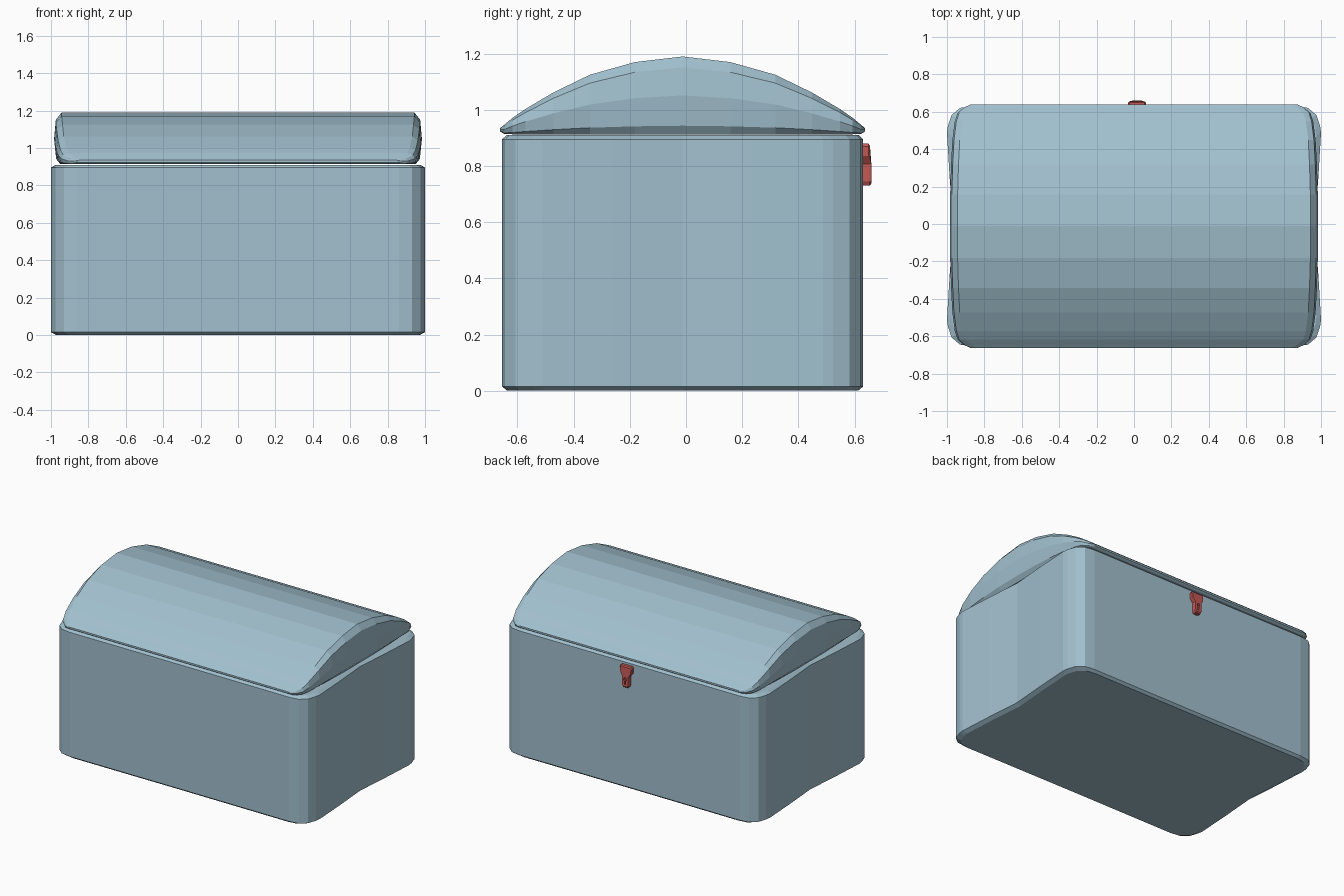
import bpy, bmesh

if "Cube" in bpy.data.objects:
    bpy.data.objects.remove(bpy.data.objects["Cube"])

YC = -0.012  # chest centre in y, the latch sticks out at +y


def material(name, color):
    m = bpy.data.materials.new(name)
    m.diffuse_color = (*color, 1)
    m.use_nodes = True
    m.node_tree.nodes["Principled BSDF"].inputs["Base Color"].default_value = m.diffuse_color
    return m


blue = material("blue", (0.36, 0.53, 0.62))
red = material("red", (0.55, 0.1, 0.09))


def loft(name, rings, mat):
    """Join equal-length closed rings of points and cap both ends."""
    bm = bmesh.new()
    vs = [[bm.verts.new(p) for p in r] for r in rings]
    n = len(vs[0])
    for a, b in zip(vs, vs[1:]):
        for i in range(n):
            j = (i + 1) % n
            bm.faces.new((a[i], a[j], b[j], b[i]))
    bm.faces.new(vs[0])
    bm.faces.new(vs[-1])
    bmesh.ops.recalc_face_normals(bm, faces=bm.faces)
    me = bpy.data.meshes.new(name)
    bm.to_mesh(me)
    bm.free()
    ob = bpy.data.objects.new(name, me)
    bpy.context.collection.objects.link(ob)
    me.materials.append(mat)
    return ob


# Body: rounded plan with slightly hollow ends, narrowed at floor and rim
quarter = [(0.965, 0), (0.985, 0.25), (1.0, 0.50), (0.995, 0.535), (0.975, 0.595),
           (0.93, 0.633), (0.86, 0.643), (0, 0.641)]
half = quarter + [(-x, y) for x, y in quarter[-2::-1]]
plan = half + [(x, -y) for x, y in half[-2:0:-1]]
levels = [(0, 0.972), (0.015, 1), (0.895, 1), (0.91, 0.975)]
loft("chest_body", [[(x * s, y * s + YC, z) for x, y in plan] for z, s in levels], blue)

# Lid: stations from centre to rim (y, top, bottom, width scale)
stations = [(0, 1.19, 0.913, 1), (0.17, 1.17, 0.913, 1), (0.33, 1.125, 0.913, 0.995),
            (0.46, 1.062, 0.913, 0.988), (0.56, 1.003, 0.913, 0.975),
            (0.605, 0.972, 0.913, 0.96), (0.635, 0.947, 0.914, 0.925),
            (0.65, 0.935, 0.923, 0.89)]
stations = [(-y, t, b, s) for y, t, b, s in stations[:0:-1]] + stations
side = [(0.95, 0), (0.972, 0.11), (0.983, 0.5), (0.974, 0.86), (0.943, 1)]
section = side + [(-x, f) for x, f in reversed(side)]
loft("chest_lid", [[(x * s, y + YC, b + f * (t - b)) for x, f in section]
                   for y, t, b, s in stations], blue)

# Latch: wide head tapering to a narrow tongue, thicker at the bottom
LX = 0.016
edge = [(0.04, 0.88), (0.047, 0.87), (0.045, 0.835), (0.026, 0.808),
        (0.026, 0.745), (0.018, 0.73)]
outline = edge + [(-x, z) for x, z in reversed(edge)]
latch = loft("latch", [[(LX + x * s, y + (0.005 if z < 0.82 else 0) * (y > 0.63),
                         0.805 + (z - 0.805) * s) for x, z in outline]
                       for y, s in [(0.626, 1), (0.649, 1), (0.655, 0.9)]], red)

# Keyhole cut into the tongue
key = [(0.004, 0.752), (0.004, 0.775), (0.01, 0.783), (0.01, 0.793), (0.004, 0.801)]
key = key + [(-x, z) for x, z in reversed(key)]
cutter = loft("keyhole_cutter", [[(LX + x, y, z) for x, z in key] for y in (0.645, 0.69)], red)
cutter.hide_render = True
cutter.hide_viewport = True
cut = latch.modifiers.new("keyhole", 'BOOLEAN')
cut.operation = 'DIFFERENCE'
cut.solver = 'EXACT'
cut.object = cutter
